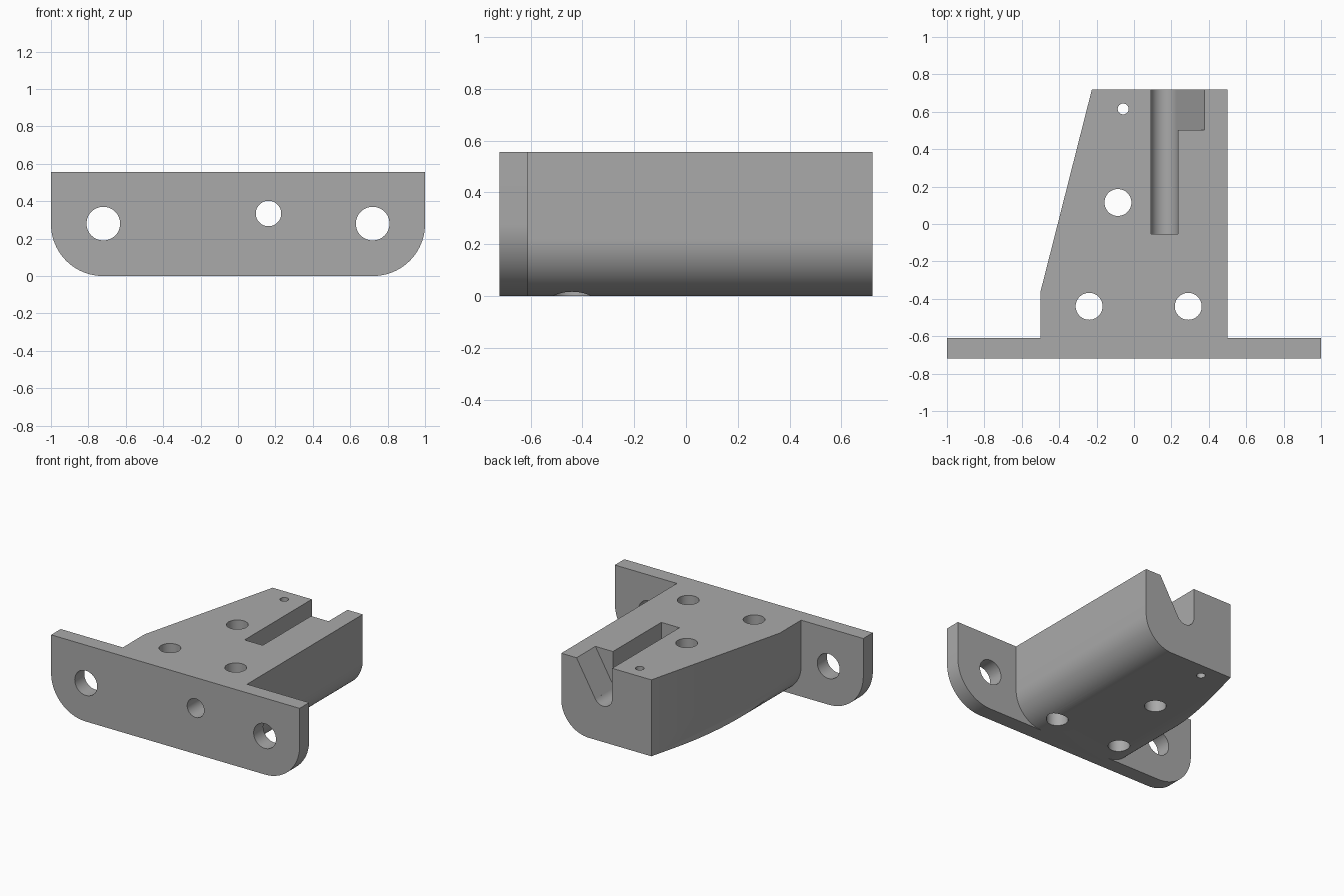
import bpy
import bmesh
from math import acos, atan2, cos, hypot, pi, sin
from mathutils import Vector

if "Cube" in bpy.data.objects:
    bpy.data.objects.remove(bpy.data.objects["Cube"])

HEIGHT = 0.556
FRONT, PLATE_BACK, BACK = -0.72, -0.61, 0.72
ABOVE = HEIGHT + 0.1

grey = bpy.data.materials.new("plain grey")
grey.use_nodes = True
grey.diffuse_color = (0.4, 0.4, 0.4, 1)
grey.node_tree.nodes["Principled BSDF"].inputs["Base Color"].default_value = (0.4, 0.4, 0.4, 1)


def arc(cx, cy, r, start, end, steps):
    """Points on an arc, angles in radians."""
    angles = [start + (end - start) * i / steps for i in range(steps + 1)]
    return [(cx + r * cos(a), cy + r * sin(a)) for a in angles]


def prism(name, outline, low, high, axis):
    """Extrude a closed outline along y (outline in x, z) or z (outline in x, y)."""
    bm = bmesh.new()
    place = (lambda u, v: (u, low, v)) if axis == "y" else (lambda u, v: (u, v, low))
    face = bm.faces.new([bm.verts.new(place(u, v)) for u, v in outline])
    moved = bmesh.ops.extrude_face_region(bm, geom=[face])["geom"]
    shift = Vector((0, high - low, 0) if axis == "y" else (0, 0, high - low))
    bmesh.ops.translate(bm, verts=[g for g in moved if isinstance(g, bmesh.types.BMVert)], vec=shift)
    bmesh.ops.recalc_face_normals(bm, faces=bm.faces)
    mesh = bpy.data.meshes.new(name)
    bm.to_mesh(mesh)
    bm.free()
    mesh.materials.append(grey)
    obj = bpy.data.objects.new(name, mesh)
    bpy.context.collection.objects.link(obj)
    return obj


def combine(target, tool, operation):
    """Apply a boolean and remove the tool."""
    bpy.context.view_layer.objects.active = target
    mod = target.modifiers.new(operation, "BOOLEAN")
    mod.operation, mod.object, mod.solver = operation, tool, "EXACT"
    bpy.ops.object.modifier_apply(modifier=mod.name)
    bpy.data.objects.remove(tool)


def hole(target, cx, cy, r, axis, low, high):
    outline = arc(cx, cy, r, 0, 2 * pi, 48)[:-1]
    combine(target, prism("hole_cutter", outline, low, high, axis), "DIFFERENCE")


def rounded_bottom(half_width, r):
    """Upright rectangle with its two lower corners rounded."""
    return ([(-half_width, HEIGHT)]
            + arc(-half_width + r, r, r, pi, 1.5 * pi, 24)
            + arc(half_width - r, r, r, 1.5 * pi, 2 * pi, 24)
            + [(half_width, HEIGHT)])


# Mounting plate and the block behind it
bracket = prism("bracket", rounded_bottom(1, 0.278), FRONT, PLATE_BACK, "y")
block = prism("block", rounded_bottom(0.5, 0.222), -0.66, BACK, "y")

# Slanted side of the block
slant_x, slant_y = -0.225, -0.362
slope = (slant_x + 0.5) / (BACK - slant_y)
slant = [(-0.5 - 0.1 * slope, slant_y - 0.1), (slant_x + 0.1 * slope, BACK + 0.1),
         (-1, BACK + 0.1), (-1, slant_y - 0.1)]
combine(block, prism("slant_cutter", slant, -0.1, ABOVE, "z"), "DIFFERENCE")
combine(bracket, block, "UNION")

# Round-bottomed slot, open at the top and back
bore_x, bore_z, slot_r = 0.163, 0.334, 0.073
slot = ([(bore_x - slot_r, ABOVE)]
        + arc(bore_x, bore_z, slot_r, pi, 2 * pi, 32)
        + [(bore_x + slot_r, ABOVE)])
combine(bracket, prism("slot_cutter", slot, -0.053, BACK + 0.1, "y"), "DIFFERENCE")

# Sloped widening, tangent to the slot floor
rim_x = 0.377
dx, dz = rim_x - bore_x, HEIGHT - bore_z
angle = atan2(dz, dx) - acos(slot_r / hypot(dx, dz))
touch = (bore_x + slot_r * cos(angle), bore_z + slot_r * sin(angle))
lean = (rim_x - touch[0]) / (HEIGHT - touch[1])
wedge = [(bore_x, bore_z), touch, (rim_x + lean * 0.1, ABOVE), (bore_x, ABOVE)]
combine(bracket, prism("wedge_cutter", wedge, 0.503, BACK + 0.1, "y"), "DIFFERENCE")

# Bore from the front into the slot, and the plate holes
hole(bracket, bore_x, bore_z, 0.068, "y", FRONT - 0.1, 0)
for side in (-1, 1):
    hole(bracket, side * 0.72, 0.28, 0.09, "y", FRONT - 0.1, PLATE_BACK + 0.1)

# Vertical holes through the block
for x, y, r in ((-0.24, -0.44, 0.072), (0.29, -0.44, 0.072), (-0.086, 0.115, 0.072), (-0.058, 0.615, 0.029)):
    hole(bracket, x, y, r, "z", -0.1, ABOVE)

bpy.ops.object.select_all(action="DESELECT")
bracket.select_set(True)
bpy.context.view_layer.objects.active = bracket
bpy.ops.object.shade_smooth_by_angle(angle=pi / 6)
